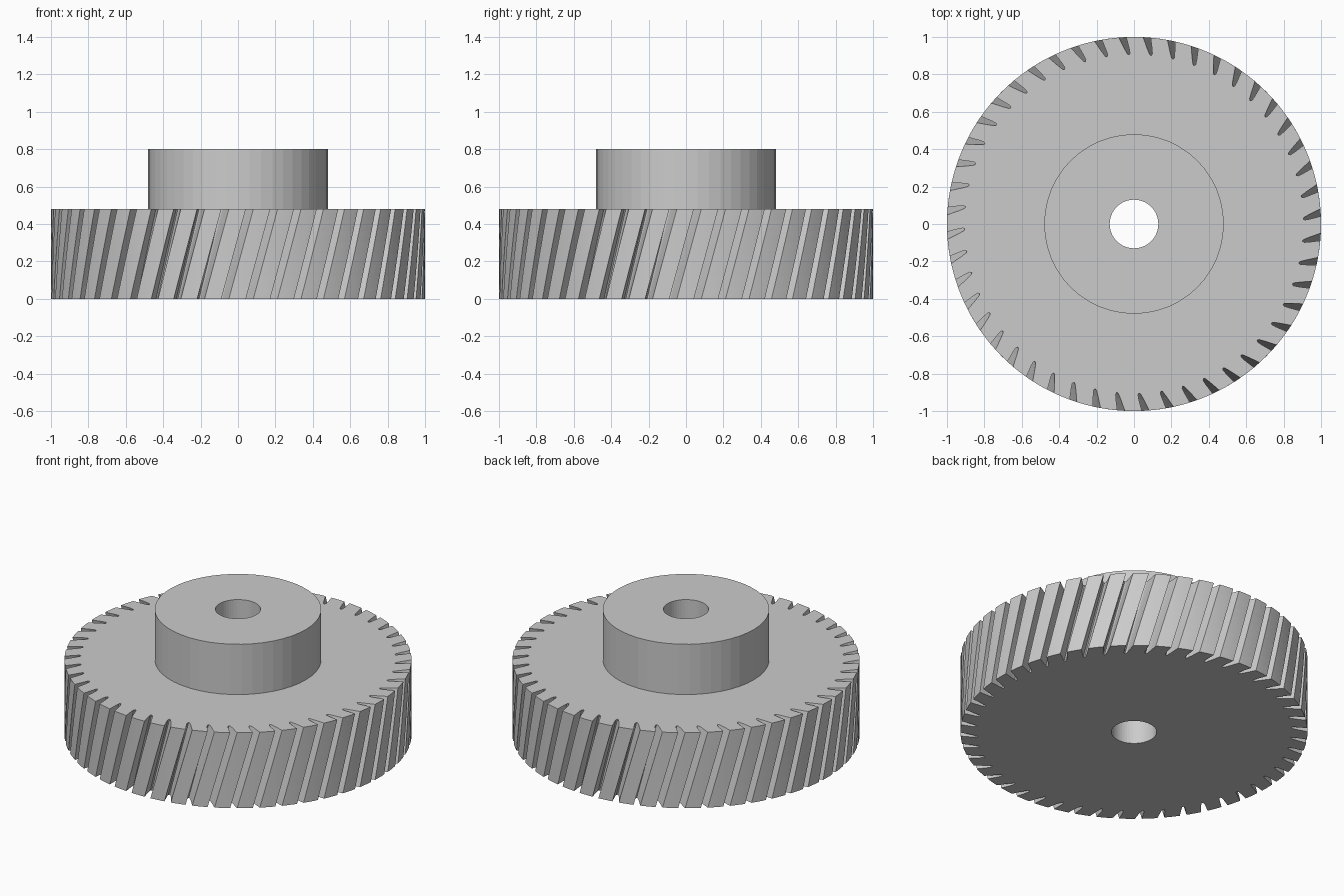
import bpy, bmesh
from math import cos, sin, radians, pi
from mathutils import Vector

cube = bpy.data.objects.get("Cube")
if cube:
    bpy.data.objects.remove(cube, do_unlink=True)

TEETH = 48
PITCH = 360 / TEETH
TWIST = 7.5           # degrees of helix over the rim height
LAYERS = 8
RIM_Z, TOP_Z = 0.48, 0.80
HUB_R, BORE_R = 0.48, 0.13

steel = bpy.data.materials.new("plain_grey_metal")
steel.use_nodes = True
grey = (0.6, 0.6, 0.6, 1)
steel.diffuse_color = grey
steel.node_tree.nodes["Principled BSDF"].inputs["Base Color"].default_value = grey


def polar(r, deg, z):
    return Vector((r * cos(radians(deg)), r * sin(radians(deg)), z))


def ring(bm, outline, z, turn=0):
    return [bm.verts.new(polar(r, a + turn, z)) for r, a in outline]


def bridge(bm, low, high):
    n = len(low)
    for i in range(n):
        j = (i + 1) % n
        bm.faces.new((low[i], low[j], high[j], high[i]))


def loop_edges(bm, loop):
    return [bm.edges.get((a, b)) or bm.edges.new((a, b))
            for a, b in zip(loop, loop[1:] + loop[:1])]


def cap(bm, outer, inner, up):
    # flat face between an outline and a round hole
    res = bmesh.ops.triangle_fill(
        bm, edges=loop_edges(bm, outer) + loop_edges(bm, inner),
        use_beauty=True, normal=(0, 0, up))
    for f in res["geom"]:
        if isinstance(f, bmesh.types.BMFace):
            f.normal_update()
            if f.normal.z * up < 0:
                f.normal_flip()


def finish(bm, name):
    mesh = bpy.data.meshes.new(name)
    bm.to_mesh(mesh)
    bm.free()
    mesh.materials.append(steel)
    obj = bpy.data.objects.new(name, mesh)
    bpy.context.collection.objects.link(obj)
    return obj


# Outline of the toothed rim: narrow leaning slots with rounded roots
circle = [(1, i * 360 / TEETH) for i in range(TEETH)]
slot = [(1.0, 84.9), (0.94, 84.1), (0.915, 83.85), (0.905, 84.2),
        (0.91, 84.75), (0.94, 85.7), (1.0, 87.2)]
land = [(1.0, 87.2 + (PITCH - 2.3) * k / 4) for k in range(1, 4)]
outline = [(r, a + i * PITCH) for i in range(TEETH) for r, a in slot + land]

# Helical rim, open where the hub and bore join it
bm = bmesh.new()
rings = [ring(bm, outline, RIM_Z * k / LAYERS, TWIST * (k / LAYERS - 1))
         for k in range(LAYERS + 1)]
for low, high in zip(rings, rings[1:]):
    bridge(bm, low, high)
cap(bm, rings[0], ring(bm, [(BORE_R, a) for _, a in circle], 0), -1)
cap(bm, rings[-1], ring(bm, [(HUB_R, a) for _, a in circle], RIM_Z), 1)
finish(bm, "helical_gear_rim")

# Hub with the through bore
bm = bmesh.new()
profile = [(HUB_R, RIM_Z), (HUB_R, TOP_Z), (BORE_R, TOP_Z), (BORE_R, 0)]
rings = [ring(bm, [(r, a) for _, a in circle], z) for r, z in profile]
for low, high in zip(rings, rings[1:]):
    bridge(bm, low, high)
finish(bm, "hub_and_bore")
